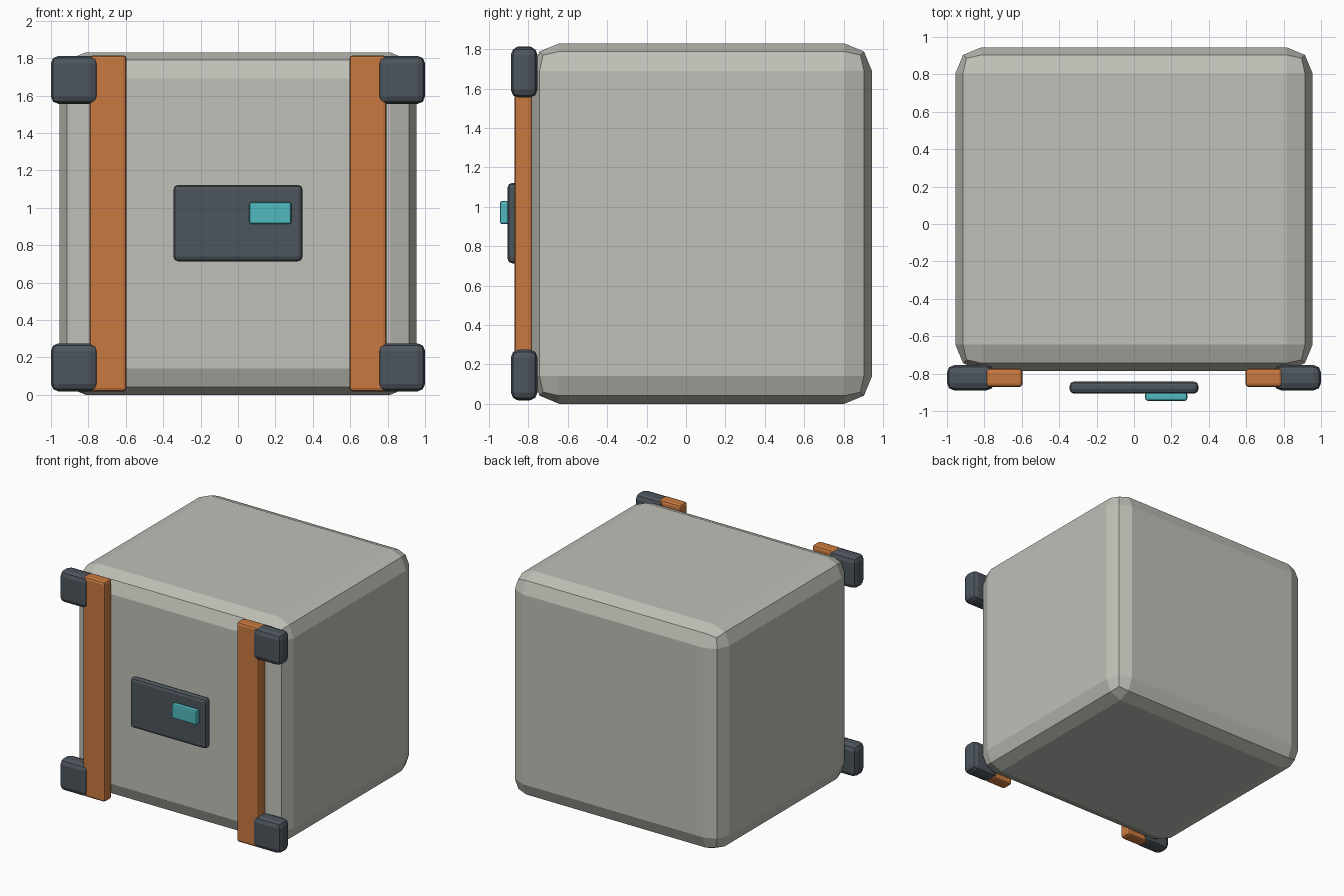
import bpy
import bmesh
from mathutils import Vector

cube = bpy.data.objects.get("Cube")
if cube:
    bpy.data.objects.remove(cube, do_unlink=True)


def make_material(name, rgb):
    mat = bpy.data.materials.new(name)
    mat.use_nodes = True
    color = (*rgb, 1.0)
    mat.diffuse_color = color
    mat.node_tree.nodes["Principled BSDF"].inputs["Base Color"].default_value = color
    return mat


def beveled_box(name, low, high, bevel, mat):
    """Box between two corners with a two-segment rounded edge."""
    low, high = Vector(low), Vector(high)
    center, size = (low + high) / 2, high - low
    bm = bmesh.new()
    bmesh.ops.create_cube(bm, size=1)
    bmesh.ops.scale(bm, vec=size, verts=bm.verts)
    bmesh.ops.bevel(bm, geom=bm.edges[:], offset=bevel, segments=2,
                    profile=0.5, affect='EDGES')
    mesh = bpy.data.meshes.new(name)
    bm.to_mesh(mesh)
    bm.free()
    mesh.materials.append(mat)
    obj = bpy.data.objects.new(name, mesh)
    obj.location = center
    bpy.context.collection.objects.link(obj)
    return obj


shell = make_material("pale grey", (0.52, 0.53, 0.475))
orange = make_material("orange", (0.58, 0.19, 0.05))
slate = make_material("dark slate", (0.073, 0.09, 0.108))
teal = make_material("teal", (0.08, 0.49, 0.52))

# Crate body
beveled_box("crate_body", (-0.955, -0.785, 0), (0.955, 0.945, 1.83), 0.14, shell)

# Straps and corner guards on both sides of the front
for side, sign in (("left", 1), ("right", -1)):
    x0, x1 = sorted((sign * 0.595, sign * 0.795))
    beveled_box(f"{side}_strap", (x0, -0.872, 0.017), (x1, -0.773, 1.815), 0.02, orange)
    x0, x1 = sorted((sign * 0.748, sign))
    for level, z in (("lower", 0.018), ("upper", 1.555)):
        beveled_box(f"{side}_{level}_corner_guard",
                    (x0, -0.89, z), (x1, -0.754, z + 0.257), 0.04, slate)

# Latch plate and its indicator
beveled_box("latch_plate", (-0.345, -0.907, 0.713), (0.345, -0.842, 1.122), 0.025, slate)
beveled_box("latch_light", (0.06, -0.945, 0.912), (0.285, -0.9, 1.03), 0.012, teal)
